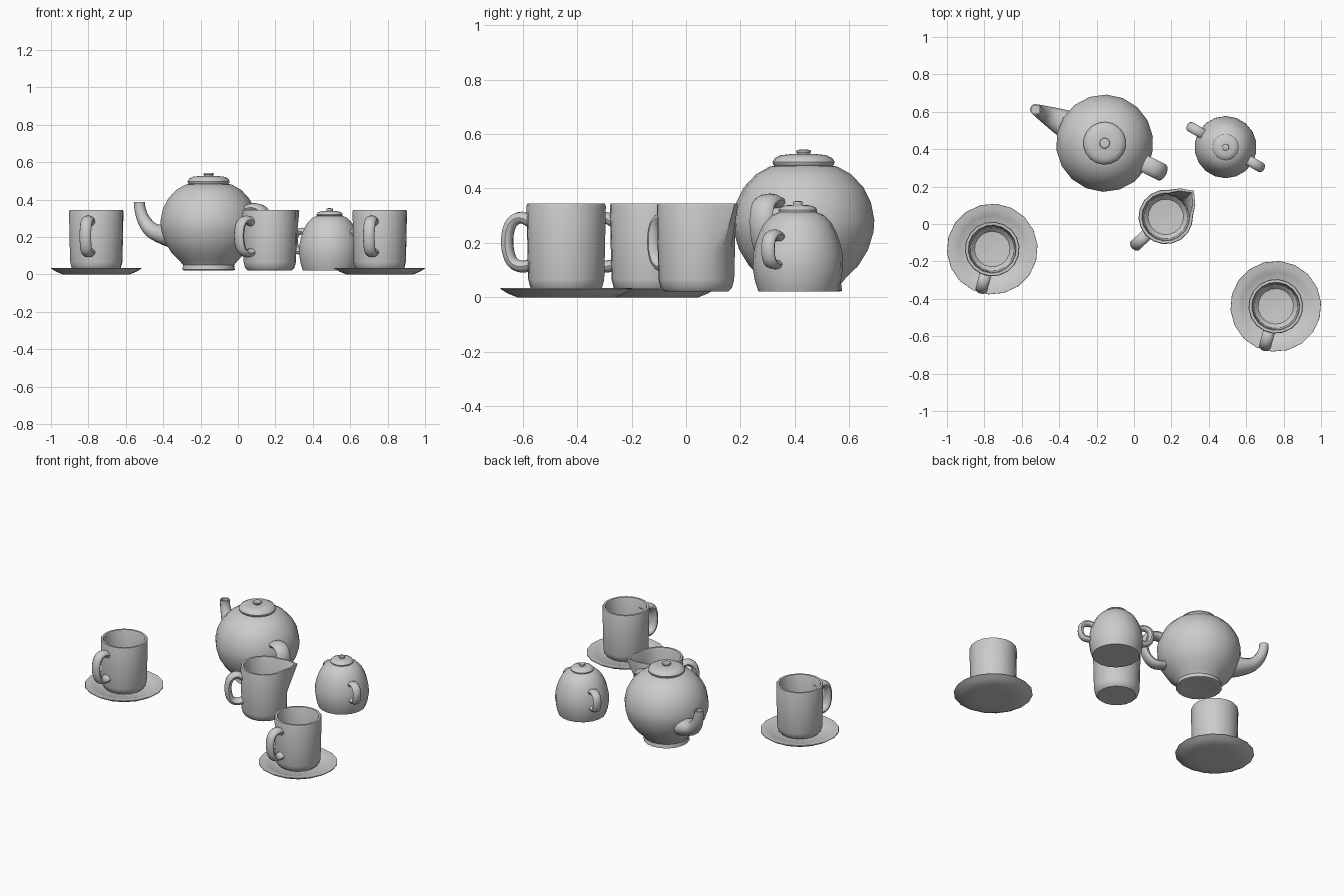
import bpy, bmesh
from math import sin, cos, pi, radians
from mathutils import Vector

if "Cube" in bpy.data.objects:
    bpy.data.objects.remove(bpy.data.objects["Cube"])

SEG = 18


def finish(bm, name, loc, rot=0, angle=40):
    bmesh.ops.recalc_face_normals(bm, faces=bm.faces)
    me = bpy.data.meshes.new(name)
    bm.to_mesh(me)
    bm.free()
    ob = bpy.data.objects.new(name, me)
    bpy.context.collection.objects.link(ob)
    ob.location = (loc[0], loc[1], 0)
    ob.rotation_euler.z = radians(rot)
    bpy.ops.object.select_all(action='DESELECT')
    ob.select_set(True)
    bpy.context.view_layer.objects.active = ob
    bpy.ops.object.shade_smooth_by_angle(angle=radians(angle))
    return ob


def bridge(bm, a, b):
    n = len(a)
    for i in range(n):
        bm.faces.new((a[i], a[(i + 1) % n], b[(i + 1) % n], b[i]))


def lathe(name, profile, loc, rot=0, lip=None):
    """Revolve (radius, z) points; lip(angle, z) adds to the radius."""
    bm = bmesh.new()
    rings = []
    for r, z in profile:
        ring = []
        for i in range(SEG):
            a = 2 * pi * i / SEG
            d = min(a, 2 * pi - a)
            rr = r + (lip(d, z) if lip else 0)
            ring.append(bm.verts.new((rr * cos(a), rr * sin(a), z)))
        rings.append(ring)
    for a, b in zip(rings, rings[1:]):
        bridge(bm, a, b)
    bm.faces.new(rings[0])
    bm.faces.new(rings[-1])
    return finish(bm, name, loc, rot)


def smooth_path(pts, steps=3):
    """Catmull-Rom through tuples of any length."""
    p = [Vector(q) for q in pts]
    p = [2 * p[0] - p[1]] + p + [2 * p[-1] - p[-2]]
    out = []
    for i in range(1, len(p) - 2):
        a, b, c, d = p[i - 1:i + 3]
        for k in range(steps):
            t = k / steps
            out.append(0.5 * (2 * b + (c - a) * t + (2 * a - 5 * b + 4 * c - d) * t * t
                              + (3 * b - a - 3 * c + d) * t ** 3))
    return out + [p[-2]]


def sweep(name, path, loc, rot, hole=0.0):
    """Oval tube along (radial, z, half thickness, half width) points."""
    pts = smooth_path(path)
    bm = bmesh.new()
    rings = []
    for i, p in enumerate(pts):
        q0, q1 = pts[max(i - 1, 0)], pts[min(i + 1, len(pts) - 1)]
        t = Vector((q1[0] - q0[0], q1[1] - q0[1])).normalized()
        ring = []
        for k in range(12):
            a = 2 * pi * k / 12
            h = p[2] * cos(a)
            ring.append(bm.verts.new((p[0] - t.y * h, p[3] * sin(a), p[1] + t.x * h)))
        rings.append(ring)
    for a, b in zip(rings, rings[1:]):
        bridge(bm, a, b)
    bm.faces.new(rings[0])
    end = bm.faces.new(rings[-1])
    if hole:  # hollow mouth
        bmesh.ops.recalc_face_normals(bm, faces=bm.faces)
        bmesh.ops.inset_region(bm, faces=[end], thickness=hole)
        r = bmesh.ops.extrude_face_region(bm, geom=[end])
        vs = [g for g in r['geom'] if isinstance(g, bmesh.types.BMVert)]
        bmesh.ops.delete(bm, geom=[end], context='FACES')
        bmesh.ops.translate(bm, verts=vs, vec=(0, 0, -0.05))
    return finish(bm, name, loc, rot)


def handle_path(pts, thick, width):
    return [(r, z, thick, width) for r, z in pts]


# Shared mug shape and handle for cups and creamer
MUG = [(0.08, 0.022), (0.118, 0.022), (0.132, 0.035), (0.14, 0.065), (0.143, 0.18),
       (0.146, 0.335), (0.143, 0.345), (0.129, 0.345), (0.125, 0.335), (0.122, 0.18),
       (0.118, 0.075), (0.095, 0.05), (0.03, 0.045)]
MUG_HANDLE = handle_path([(0.13, 0.275), (0.17, 0.293), (0.207, 0.275), (0.223, 0.23),
                          (0.222, 0.175), (0.205, 0.13), (0.17, 0.113), (0.13, 0.12)],
                         0.022, 0.032)
SAUCER = [(0.1, 0.0), (0.18, 0.0), (0.215, 0.014), (0.243, 0.031), (0.242, 0.035),
          (0.215, 0.032), (0.178, 0.024), (0.172, 0.02), (0.05, 0.02)]

# Two cups on saucers
for side, loc in (("left", (-0.758, -0.134)), ("right", (0.758, -0.44))):
    lathe(side + "_saucer", SAUCER, loc, 5)
    lathe(side + "_cup", MUG, loc, 5)
    sweep(side + "_cup_handle", MUG_HANDLE, loc, -105)

# Creamer with pulled pouring lip
CREAM = (0.17, 0.038)
lathe("creamer", MUG, CREAM, 43,
      lambda d, z: 0.062 * max(0, 1 - d / 0.62) * max(0, (z - 0.2) / 0.145))
sweep("creamer_handle", MUG_HANDLE, CREAM, 223)

# Teapot body, lid, knob
POT = (-0.157, 0.432)
lathe("teapot_body", [(0.1, 0.03), (0.135, 0.022), (0.142, 0.025), (0.138, 0.05), (0.158, 0.075),
                      (0.2, 0.115), (0.237, 0.175), (0.257, 0.24), (0.26, 0.285),
                      (0.247, 0.35), (0.219, 0.405), (0.175, 0.452), (0.125, 0.48),
                      (0.1, 0.485)], POT, 8)
lathe("teapot_lid", [(0.1, 0.478), (0.112, 0.488), (0.114, 0.498), (0.105, 0.512),
                     (0.085, 0.522), (0.05, 0.526), (0.02, 0.527)], POT, 8)
lathe("teapot_knob", [(0.022, 0.52), (0.024, 0.528), (0.028, 0.534), (0.026, 0.541),
                      (0.012, 0.543)], POT)
# Teapot spout and handle
sweep("teapot_spout", [(0.2, 0.205, 0.07, 0.082), (0.27, 0.212, 0.053, 0.068),
                       (0.34, 0.238, 0.042, 0.05), (0.388, 0.295, 0.034, 0.037),
                       (0.408, 0.35, 0.03, 0.031), (0.411, 0.387, 0.03, 0.03)],
      POT, 154, hole=0.008)
sweep("teapot_handle", handle_path([(0.21, 0.335), (0.265, 0.357), (0.32, 0.345), (0.343, 0.3),
                                    (0.34, 0.24), (0.315, 0.185), (0.27, 0.155), (0.2, 0.16)],
                                   0.024, 0.047), POT, -27)

# Sugar bowl with lid and two handles
BOWL = (0.49, 0.411)
lathe("sugar_bowl", [(0.1, 0.022), (0.145, 0.022), (0.148, 0.03), (0.158, 0.06), (0.166, 0.11),
                     (0.165, 0.155), (0.155, 0.2), (0.141, 0.24), (0.122, 0.275),
                     (0.095, 0.302), (0.065, 0.315), (0.03, 0.317)], BOWL, 10)
lathe("sugar_lid", [(0.06, 0.308), (0.07, 0.314), (0.071, 0.321), (0.064, 0.331),
                    (0.045, 0.338), (0.015, 0.34)], BOWL, 10)
lathe("sugar_knob", [(0.015, 0.335), (0.018, 0.345), (0.017, 0.352), (0.006, 0.354)], BOWL)
for side, rot in (("left", 150), ("right", -30)):
    sweep("sugar_handle_" + side,
          handle_path([(0.13, 0.215), (0.17, 0.232), (0.205, 0.22), (0.219, 0.19),
                       (0.215, 0.15), (0.195, 0.125), (0.15, 0.12)], 0.018, 0.027), BOWL, rot)
